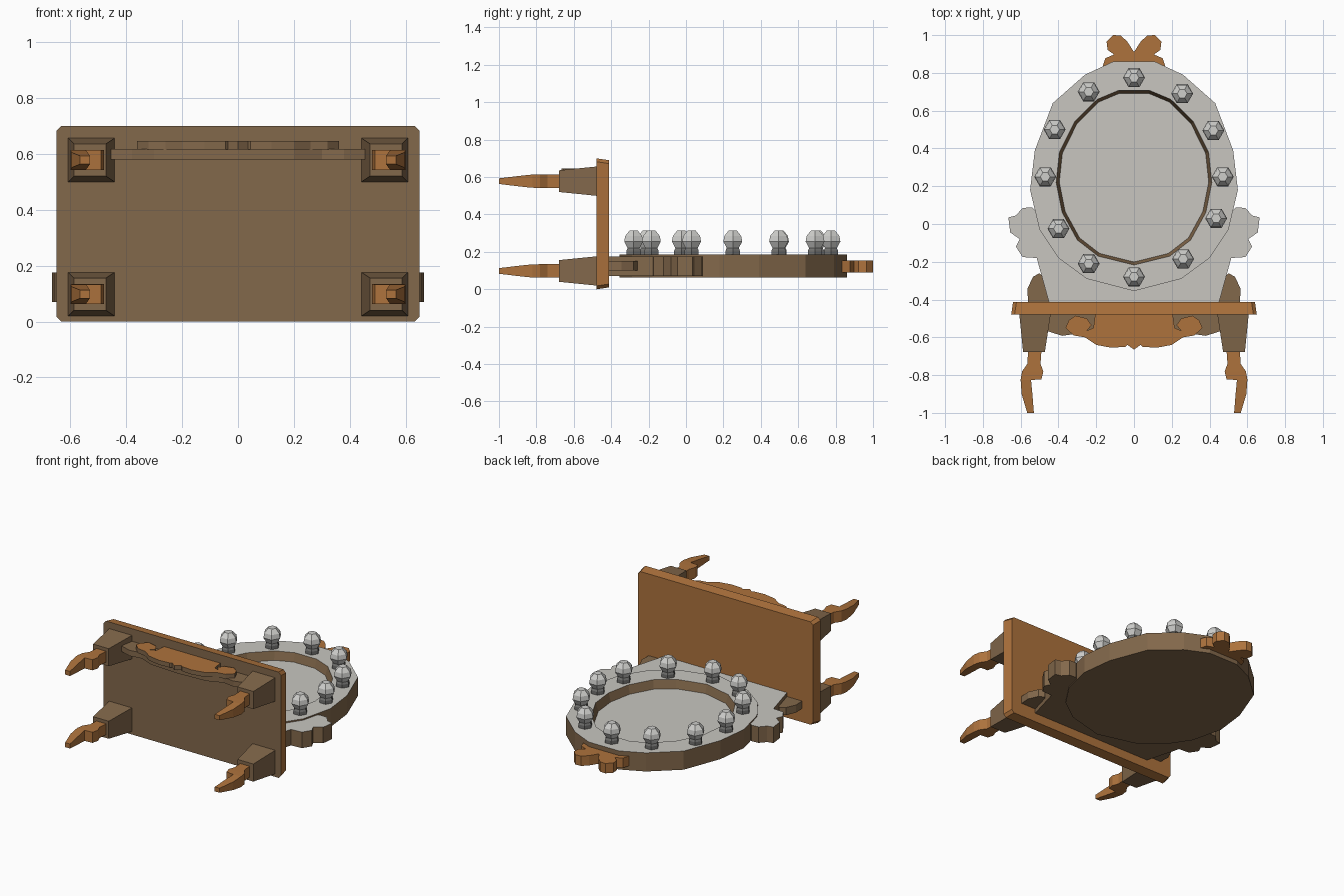
import bpy, bmesh, math

if "Cube" in bpy.data.objects:
    bpy.data.objects.remove(bpy.data.objects["Cube"])


def mat(name, rgb):
    m = bpy.data.materials.new(name)
    m.diffuse_color = (*rgb, 1)
    m.use_nodes = True
    m.node_tree.nodes["Principled BSDF"].inputs["Base Color"].default_value = m.diffuse_color
    return m


ORANGE = mat("orange_wood", (0.42, 0.17, 0.046))
BROWN = mat("dull_brown_wood", (0.225, 0.138, 0.07))
GREY = mat("pale_grey", (0.58, 0.565, 0.53))
BULB = mat("bulb_white", (0.62, 0.62, 0.60))
METAL = mat("socket_grey", (0.17, 0.17, 0.165))


def loft(name, rings, mats, rule=None):
    """Skin a chain of equal-length rings, cap both ends, colour faces by rule(normal)."""
    bm = bmesh.new()
    vs = [[bm.verts.new(p) for p in r] for r in rings]
    n = len(vs[0])
    for a, b in zip(vs, vs[1:]):
        for i in range(n):
            j = (i + 1) % n
            bm.faces.new((a[i], a[j], b[j], b[i]))
    bm.faces.new(vs[0][::-1])
    bm.faces.new(vs[-1])
    bmesh.ops.recalc_face_normals(bm, faces=bm.faces)
    bm.normal_update()
    if rule:
        for f in bm.faces:
            f.material_index = rule(f.normal)
    me = bpy.data.meshes.new(name)
    bm.to_mesh(me)
    bm.free()
    for m in mats:
        me.materials.append(m)
    ob = bpy.data.objects.new(name, me)
    bpy.context.collection.objects.link(ob)
    return ob


def sym(half):
    """Complete a right-half outline by mirroring in x."""
    return half + [(-x, y) for x, y in reversed(half) if x > 1e-6]


def at(outline, z):
    return [(x, y, z) for x, y in outline]


def plate(name, outline, z0, z1, mats, rule=None):
    return loft(name, [at(outline, z0), at(outline, z1)], mats, rule)


def faces_up(n):
    return 1 if n.z > 0.6 else 0


# Table top: chamfered slab, dull underside
def slab(y, w, z0, z1, c=0.018):
    return [(-w + c, y, z0), (w - c, y, z0), (w, y, z0 + c), (w, y, z1 - c),
            (w - c, y, z1), (-w + c, y, z1), (-w, y, z1 - c), (-w, y, z0 + c)]


loft("table_top", [slab(-0.478, 0.65, 0, 0.70), slab(-0.412, 0.64, 0.01, 0.69)],
     [ORANGE, BROWN], lambda n: 1 if n.y < -0.6 else 0)


# Legs: tapered block above a carved foot
def box_ring(s, y, xi, xo, zc, h):
    return [(s * xi, y, zc - h), (s * xo, y, zc - h), (s * xo, y, zc + h), (s * xi, y, zc + h)]


FOOT = [(-0.67, .49, .56, .036), (-0.74, .495, .565, .036), (-0.78, .48, .592, .036),
        (-0.822, .49, .60, .035), (-0.826, .545, .60, .035), (-0.9, .538, .595, .027),
        (-1.0, .53, .565, .015)]
for zc, where in ((0.578, "front"), (0.098, "back")):
    for s, side in ((-1, "left"), (1, "right")):
        loft(f"{where}_{side}_leg_block",
             [box_ring(s, -0.47, .44, .608, zc, .079), box_ring(s, -0.678, .472, .587, zc, .058)], [BROWN])
        loft(f"{where}_{side}_leg_foot",
             [box_ring(s, y, a, b, zc, h) for y, a, b, h in FOOT], [ORANGE])

# Apron board and carved ornament
plate("apron", sym([(0, -.47), (.455, -.47), (.455, -.568), (.38, -.592), (.3, -.58), (.2, -.62), (0, -.63)]),
      0.58, 0.617, [BROWN])
plate("apron_ornament",
      sym([(0, -.475), (.205, -.475), (.215, -.55), (.25, -.565), (.225, -.535), (.25, -.5),
           (.31, -.485), (.345, -.51), (.362, -.55), (.32, -.59), (.26, -.60), (.2, -.64),
           (.12, -.655), (.045, -.65), (.035, -.64), (0, -.665)]),
      0.615, 0.645, [BROWN, ORANGE], faces_up)

# Oval mirror frame with recessed glass
outer = sym([(.11, .86), (.26, .79), (.43, .64), (.525, .39), (.55, .18), (.50, -.03),
             (.40, -.18), (.25, -.29), (0, -.355)])
inner = sym([(.08, .708), (.195, .66), (.315, .54), (.395, .38), (.412, .22), (.38, .06),
             (.30, -.085), (.19, -.17), (0, -.217)])
glass = [(x * .96, .245 + (y - .245) * .965) for x, y in inner]
loft("mirror", [at(outer, .062), at(outer, .185), at(inner, .185), at(glass, .13)],
     [BROWN, GREY], faces_up)

# Stand with lobed ears below the mirror
plate("mirror_stand",
      sym([(0, -.415), (.45, -.415), (.515, -.18), (.59, -.175), (.625, -.12), (.605, -.08),
           (.655, -.045), (.665, .035), (.625, .045), (.59, .085), (.54, .088), (.51, .06),
           (.46, 0), (.35, -.17), (.2, -.25), (0, -.3)]),
      0.07, 0.176, [BROWN, GREY], faces_up)

# Leaf brackets beside the stand
for s, side in ((-1, "left"), (1, "right")):
    plate(f"{side}_leaf_bracket",
          [(s * x, y) for x, y in [(.44, -.415), (.56, -.415), (.565, -.345), (.535, -.28),
                                   (.50, -.26), (.46, -.30)]], 0.10, 0.15, [BROWN])

# Bow crest on top of the mirror
plate("bow_crest",
      sym([(0, .91), (.035, .965), (.07, .998), (.11, 1.0), (.145, .965), (.14, .922),
           (.105, .897), (.152, .878), (.17, .82), (0, .80)]), 0.09, 0.155, [ORANGE])


# Bulbs around the frame
def lathe(name, x, y, prof, m):
    return loft(name, [[(x + r * math.cos(i * math.pi / 3), y + r * math.sin(i * math.pi / 3), z)
                        for i in range(6)] for r, z in prof], [m])


SPOTS = [(0, .775), (.255, .69), (.42, .495), (.47, .25), (.435, .03), (.26, -.185), (0, -.28),
         (-.24, -.21), (-.40, -.025), (-.47, .25), (-.42, .50), (-.24, .70)]
for k, (x, y) in enumerate(SPOTS):
    lathe(f"bulb_socket_{k}", x, y, [(.044, .18), (.044, .207), (.036, .222)], METAL)
    lathe(f"bulb_{k}", x, y, [(.034, .215), (.058, .255), (.052, .285), (.026, .313)], BULB)
